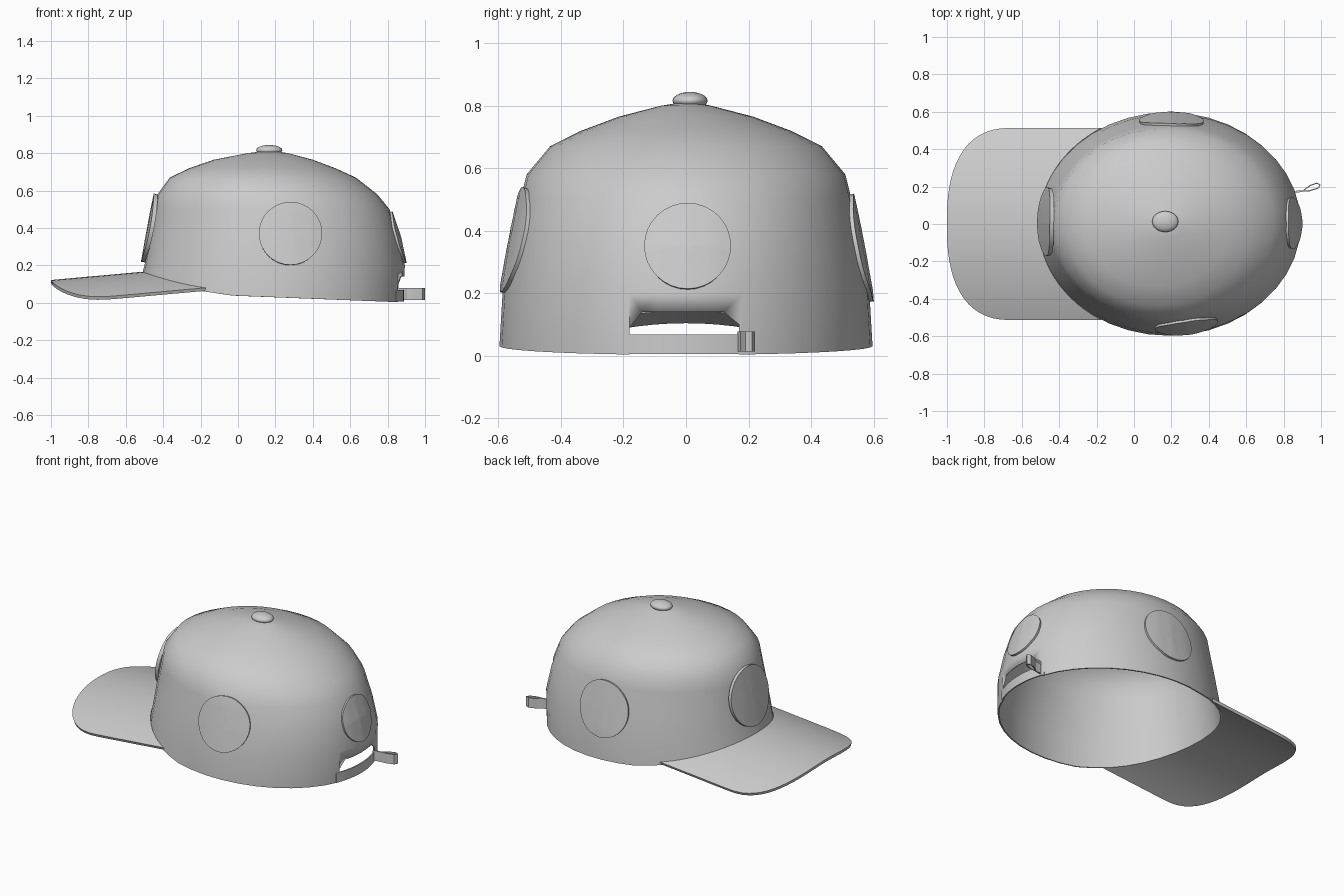
import bpy, bmesh, math
from mathutils import Vector
from mathutils.bvhtree import BVHTree

if "Cube" in bpy.data.objects:
    bpy.data.objects.remove(bpy.data.objects["Cube"])


def make(name, verts, faces, thick=0.0, offset=0.0, angle=40):
    me = bpy.data.meshes.new(name)
    me.from_pydata([tuple(v) for v in verts], [], faces)
    ob = bpy.data.objects.new(name, me)
    bpy.context.collection.objects.link(ob)
    if thick:
        m = ob.modifiers.new("thickness", 'SOLIDIFY')
        m.thickness, m.offset = thick, offset
    bpy.ops.object.select_all(action='DESELECT')
    ob.select_set(True)
    bpy.context.view_layer.objects.active = ob
    if thick:
        bpy.ops.object.modifier_apply(modifier="thickness")
    bpy.ops.object.shade_smooth_by_angle(angle=math.radians(angle))
    return ob


def grid_faces(rows, cols):
    return [(r * cols + c, r * cols + c + 1, (r + 1) * cols + c + 1, (r + 1) * cols + c)
            for r in range(rows - 1) for c in range(cols - 1)]


def brim_z(x, y):
    return 0.158 + 0.09 * (x + 0.5) - 0.115 * (y / 0.51) ** 2


# Crown: stacked oval rings (z, front x, back x, half width); first ring is the rim
N = 40
LEVELS = [(None, -0.515, 0.885, 0.597), (0.2, -0.50, 0.892, 0.587), (0.35, -0.475, 0.86, 0.56),
          (0.5, -0.447, 0.81, 0.53), (0.58, -0.43, 0.745, 0.51), (0.67, -0.365, 0.63, 0.435),
          (0.72, -0.26, 0.52, 0.335), (0.765, -0.13, 0.40, 0.215), (0.80, 0.05, 0.27, 0.08)]
verts, faces = [], []
for z, xf, xb, h in LEVELS:
    cx, a = (xf + xb) / 2, (xb - xf) / 2
    for i in range(N):
        t = 2 * math.pi * i / N
        x, y = cx + a * math.cos(t), h * math.sin(t)
        zz = z
        if z is None:
            zz = 0.03 - 0.04 * (x - 0.2)
            if x < -0.1:
                zz = max(zz, brim_z(x, y) - 0.012)
        verts.append((x, y, zz))
for r in range(len(LEVELS) - 1):
    for i in range(N):
        j = (i + 1) % N
        faces.append((r * N + i, r * N + j, (r + 1) * N + j, (r + 1) * N + i))
verts.append((0.17, 0.01, 0.815))
top = (len(LEVELS) - 1) * N
faces += [(top + i, top + (i + 1) % N, len(verts) - 1) for i in range(N)]
tree = BVHTree.FromPolygons([Vector(v) for v in verts], faces)
crown = make("crown", verts, faces, 0.008, -1)

# Opening at the back, cut through the crown
prof = [(-0.18, -0.1), (-0.18, 0.09), (-0.14, 0.14), (0.12, 0.14), (0.17, 0.1), (0.17, -0.1)]
n = len(prof)
cutter = make("opening_cutter", [(x, y, z) for x in (0.6, 1.2) for y, z in prof],
              [tuple(range(n))[::-1], tuple(range(n, 2 * n))] +
              [(i, (i + 1) % n, n + (i + 1) % n, n + i) for i in range(n)])
bm = bmesh.new()
bm.from_mesh(cutter.data)
bmesh.ops.recalc_face_normals(bm, faces=bm.faces)
bm.to_mesh(cutter.data)
bm.free()
cutter.hide_render = True
mod = crown.modifiers.new("opening", 'BOOLEAN')
mod.operation, mod.object, mod.solver = 'DIFFERENCE', cutter, 'EXACT'
bpy.context.view_layer.objects.active = crown
bpy.ops.object.modifier_apply(modifier="opening")
bpy.data.objects.remove(cutter)

# Brim: arched sheet from the crown's oval to a rounded front edge
R, C = 9, 33
verts = []
for r in range(R):
    for c in range(C):
        y = 0.51 * math.sin(math.pi * (c / (C - 1) - 0.5))
        s = min(1.0, abs(y) / 0.51)
        xi = 0.185 - 0.695 * math.sqrt(1 - (y / 0.595) ** 2)
        xo = -0.65 - 0.35 * (1 - s ** 2.5) ** 0.4
        x = xi + (xo - xi) * r / (R - 1)
        verts.append((x, y, brim_z(x, y)))
make("brim", verts, grid_faces(R, C), 0.018, 0)


# Round patches: discs projected on the crown, optionally flattened
def patch(name, centre, d, radius, flat=0.0, lift=0.006, thick=0.014):
    d = Vector(d)
    side = d.cross(Vector((0, 0, 1)))
    c = Vector(centre)

    def hit(u, v):
        p = c + side * u + Vector((0, 0, v)) - d * 2
        return tree.ray_cast(p, d)[0]
    up, down = hit(0, radius), hit(0, -radius)
    seg, rings = 32, 5
    pts = [(0, 0)] + [(radius * k / rings * math.cos(2 * math.pi * i / seg),
                       radius * k / rings * math.sin(2 * math.pi * i / seg))
                      for k in range(1, rings + 1) for i in range(seg)]
    vs = []
    for u, v in pts:
        p = hit(u, v)
        plane = down.lerp(up, (v + radius) / (2 * radius)) + side * u
        q = p.lerp(plane, flat)
        vs.append(q - d * lift)
    fs = [(0, 1 + i, 1 + (i + 1) % seg) for i in range(seg)]
    for k in range(rings - 1):
        for i in range(seg):
            j = (i + 1) % seg
            a, b = 1 + k * seg, 1 + (k + 1) * seg
            fs.append((a + i, b + i, b + j, a + j))
    make(name, vs, fs, thick, 0)


patch("front_patch", (0, 0.012, 0.4), (1, 0, 0), 0.182, 0.5, 0.012, 0.022)
patch("back_patch", (0, 0.005, 0.35), (-1, 0, 0), 0.137)
patch("right_patch", (0.28, 0, 0.37), (0, 1, 0), 0.168)
patch("left_patch", (0.2, 0, 0.345), (0, -1, 0), 0.172)

# Top button
bpy.ops.mesh.primitive_uv_sphere_add(segments=24, ring_count=12, location=(0.167, 0.013, 0.816))
button = bpy.context.object
button.name = "top_button"
button.scale = (0.07, 0.056, 0.028)
bpy.ops.object.shade_smooth()


# Adjuster strap and its loose folded end
def ribbon(name, path, lo, hi, thick):
    k = len(path)
    vs = [(x, y, z) for z in (lo, hi) for x, y in path]
    make(name, vs, grid_faces(2, k), thick, 0)


arc = [-0.2 + 0.39 * i / 12 for i in range(13)]
ribbon("strap", [(0.185 + 0.698 * math.sqrt(1 - (y / 0.597) ** 2), y) for y in arc],
       0.006, 0.068, 0.008)
ribbon("strap_end", [(0.85, 0.168), (0.9, 0.175), (0.94, 0.205), (0.975, 0.218), (0.996, 0.21),
                     (0.985, 0.192), (0.94, 0.178), (0.87, 0.175)], 0.014, 0.078, 0.006)
